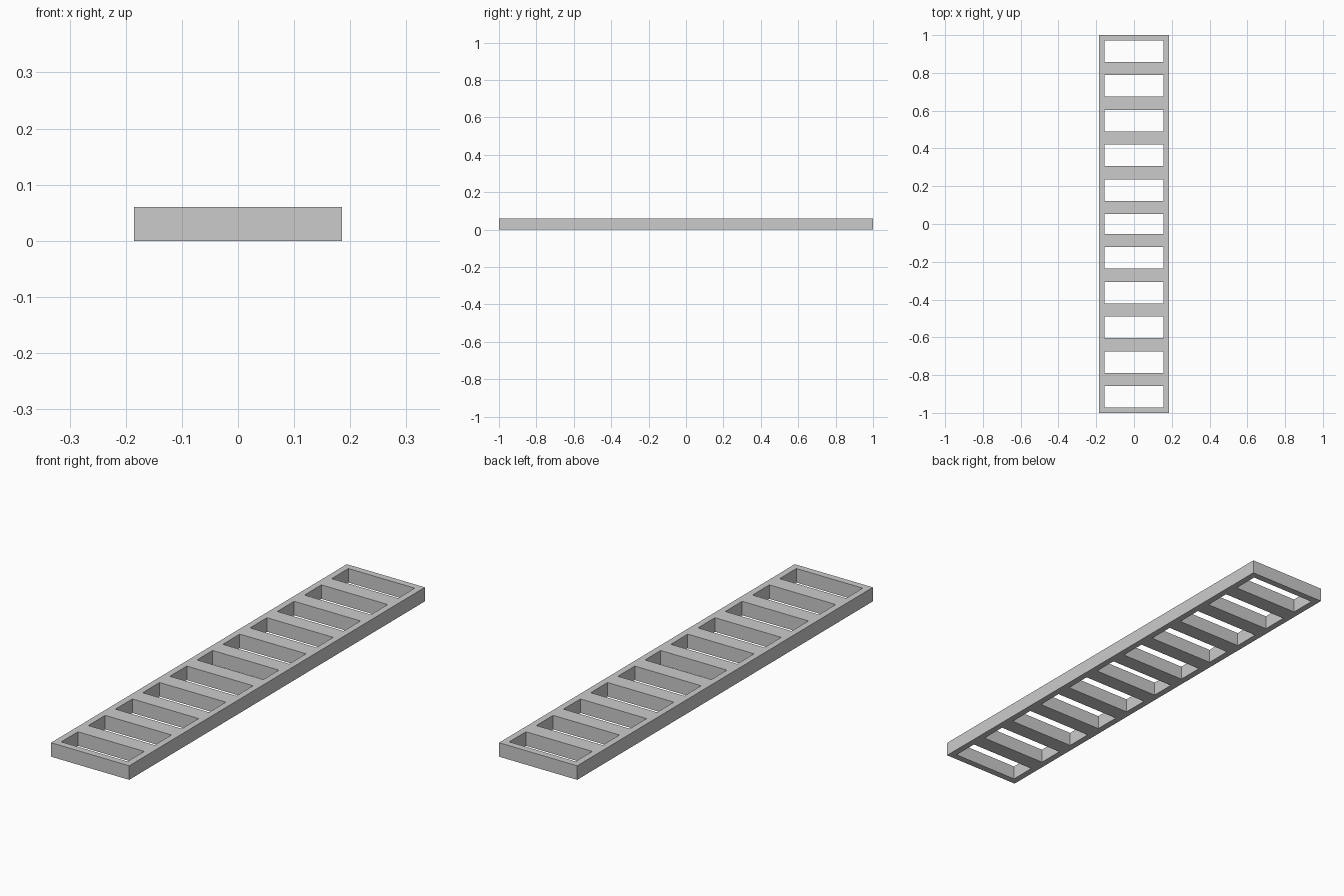
import bpy, bmesh

if "Cube" in bpy.data.objects:
    bpy.data.objects.remove(bpy.data.objects["Cube"])

HEIGHT = 0.06
# Grid lines across the width, and along half the length (mirrored about y = 0)
xs = [-0.185, -0.157, 0.157, 0.185]
half = [0.053, 0.122, 0.236, 0.306, 0.42, 0.49, 0.604, 0.674, 0.788, 0.858, 0.971, 1.0]
ys = [-y for y in reversed(half)] + half

# Flat ladder outline: every second row leaves its middle cell open
bm = bmesh.new()
grid = [[bm.verts.new((x, y, 0)) for x in xs] for y in ys]
for j in range(len(ys) - 1):
    for i in range(3):
        if i == 1 and j % 2 == 1:
            continue
        bm.faces.new((grid[j][i], grid[j][i + 1], grid[j + 1][i + 1], grid[j + 1][i]))

# Thicken the outline into a solid frame
res = bmesh.ops.extrude_face_region(bm, geom=bm.faces[:], use_keep_orig=True)
top = [g for g in res["geom"] if isinstance(g, bmesh.types.BMVert)]
bmesh.ops.translate(bm, verts=top, vec=(0, 0, HEIGHT))
bmesh.ops.recalc_face_normals(bm, faces=bm.faces[:])

mesh = bpy.data.meshes.new("slotted_frame")
bm.to_mesh(mesh)
bm.free()
frame = bpy.data.objects.new("slotted_frame", mesh)
bpy.context.collection.objects.link(frame)
